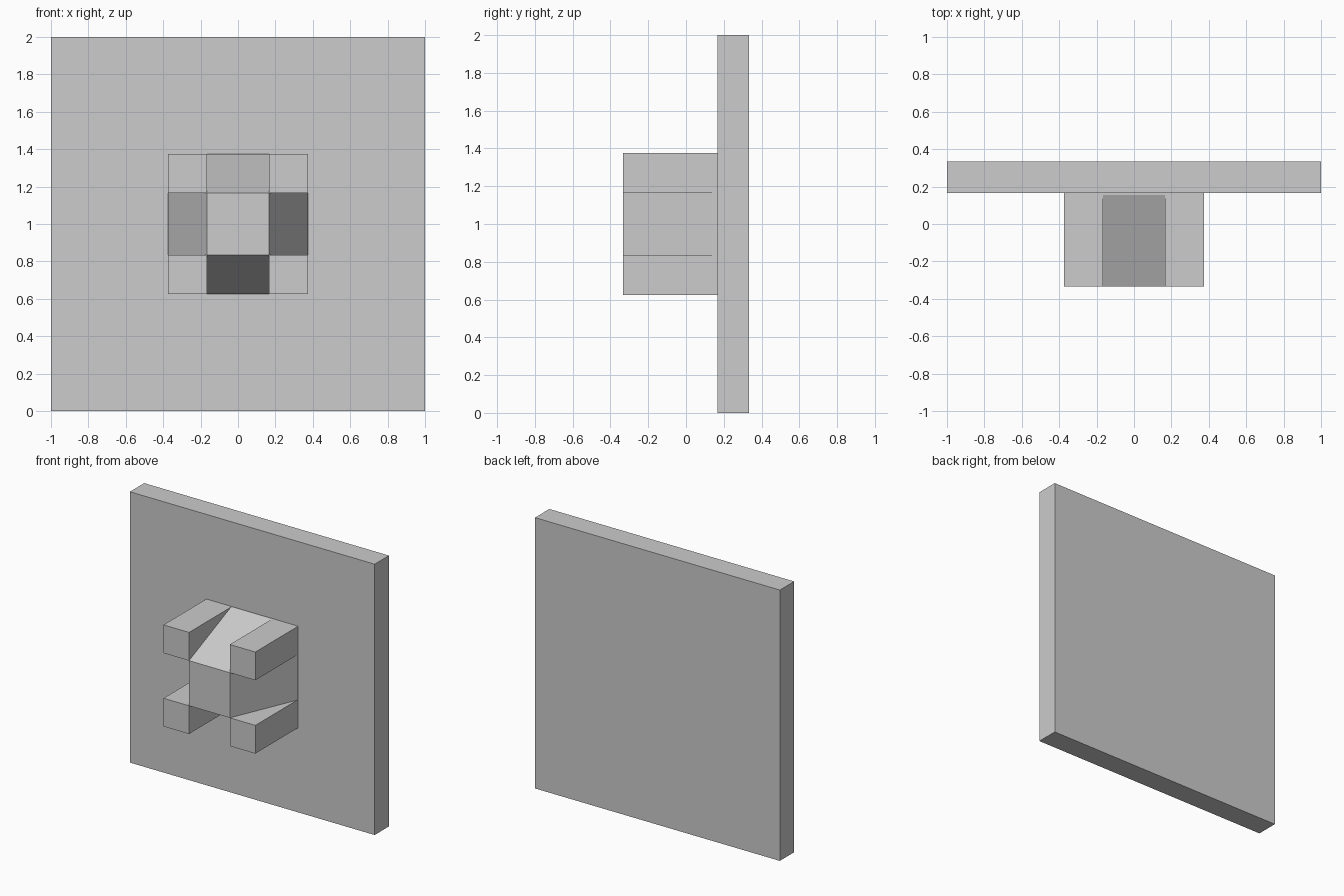
import bpy, bmesh, math
from mathutils import Matrix, Vector

if "Cube" in bpy.data.objects:
    bpy.data.objects.remove(bpy.data.objects["Cube"])

grey = bpy.data.materials.new("light grey")
grey.diffuse_color = (0.604, 0.604, 0.604, 1)
grey.use_nodes = True
grey.node_tree.nodes["Principled BSDF"].inputs["Base Color"].default_value = grey.diffuse_color


def finish(name, bm):
    bmesh.ops.remove_doubles(bm, verts=bm.verts, dist=1e-4)
    bmesh.ops.recalc_face_normals(bm, faces=bm.faces)
    mesh = bpy.data.meshes.new(name)
    bm.to_mesh(mesh)
    bm.free()
    mesh.materials.append(grey)
    obj = bpy.data.objects.new(name, mesh)
    bpy.context.collection.objects.link(obj)
    return obj


# Wall slab
bm = bmesh.new()
bmesh.ops.create_cube(bm, size=1, matrix=Matrix.Translation((0, 0.25, 1)) @ Matrix.Diagonal((2, 1 / 6, 2, 1)))
finish("wall_plate", bm)

# Knob: square block with a sloped notch in each side, leaving four corner prongs
A, B = 1 / 6, 0.375                       # inner and outer half widths
F, R, K = -1 / 3, 0.155, 1 / 6            # front, end of notch, back
quarter = [
    [(-A, F, A), (A, F, A), (A, R, B), (-A, R, B)],       # notch slope
    [(A, F, A), (A, F, B), (A, R, B)],                    # notch walls
    [(-A, F, A), (-A, F, B), (-A, R, B)],
    [(A, F, A), (B, F, A), (B, F, B), (A, F, B)],         # prong tip
    [(-B, F, B), (-A, F, B), (-A, R, B), (-B, R, B)],     # outer side
    [(A, F, B), (B, F, B), (B, R, B), (A, R, B)],
    [(-B, R, B), (-A, R, B), (A, R, B), (B, R, B), (B, K, B), (-B, K, B)],
]
bm = bmesh.new()
for k in range(4):
    rot = Matrix.Rotation(k * math.pi / 2, 3, 'Y')
    for face in quarter:
        bm.faces.new([bm.verts.new(rot @ Vector(p)) for p in face])
# centre face and back face
for h, y in ((A, F), (B, K)):
    bm.faces.new([bm.verts.new((x * h, y, z * h)) for x, z in ((-1, -1), (1, -1), (1, 1), (-1, 1))])
knob = finish("notched_knob", bm)
knob.location.z = 1
